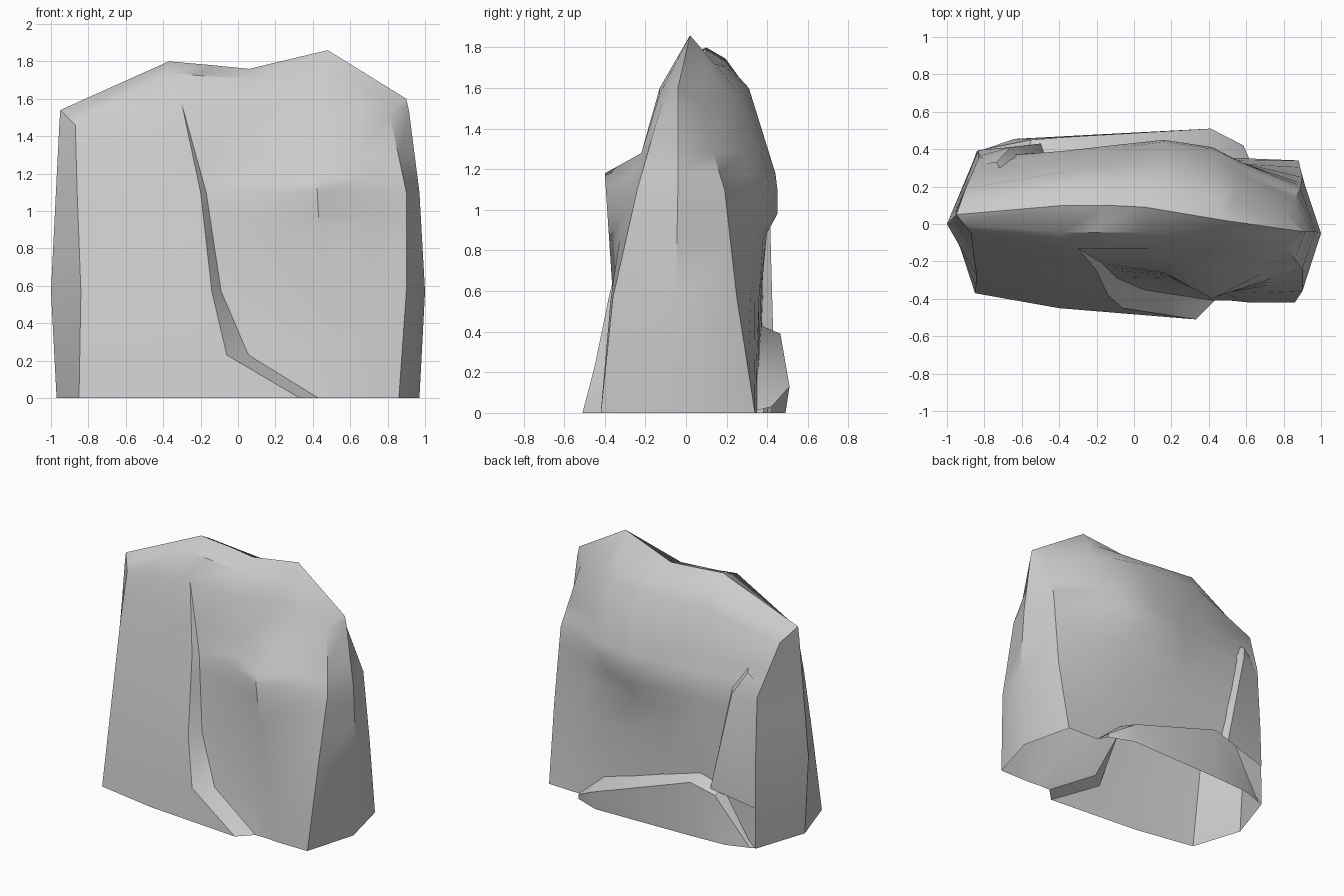
import bpy, bmesh, math
from mathutils import Vector

if "Cube" in bpy.data.objects:
    bpy.data.objects.remove(bpy.data.objects["Cube"])

ROWS = [0, .23, .57, .85, .98, 1.1, 1.18, 1.28]      # shared loft levels
# ridge line along the top of the slab
CREST = [(-.95, .05, 1.54), (-.37, .10, 1.80), (-.14, .10, 1.78),
         (.06, .09, 1.76), (.48, .02, 1.86), (.90, -.04, 1.60)]


def at_height(path, z):
    """Point on a vertical path at height z (clamped to its start)."""
    z = max(z, path[0][2])
    for a, b in zip(path, path[1:]):
        if z <= b[2]:
            return Vector(a).lerp(Vector(b), (z - a[2]) / (b[2] - a[2]))
    return Vector(path[-1])


def column(crest, *path):
    """Vertical line up to the shoulder, then rounded over to the crest."""
    shoulder, top = Vector(path[-1]), Vector(CREST[crest])
    mid = shoulder.lerp(top, .5)
    if 1 <= crest <= 3:      # broad, flattened top
        mid.y = -.045 if shoulder.y < 0 else .195
        mid.z = top.z - .055
    return [at_height(path, z) for z in ROWS] + [shoulder, mid, top]


def loft(name, lines, closed=False):
    """Skin neighbouring point lines with quads, open at the bottom."""
    bm = bmesh.new()
    grid = [[bm.verts.new(p) for p in line] for line in lines]
    pairs = list(zip(grid, grid[1:] + grid[:1]))
    for a, b in pairs if closed else pairs[:-1]:
        for i in range(len(a) - 1):
            bm.faces.new((a[i], b[i], b[i + 1], a[i + 1]))
    bmesh.ops.remove_doubles(bm, verts=bm.verts, dist=.002)
    bmesh.ops.dissolve_degenerate(bm, edges=bm.edges, dist=.001)
    bm.normal_update()
    if closed:
        bmesh.ops.recalc_face_normals(bm, faces=bm.faces)
    elif sum(f.normal.y * f.calc_area() for f in bm.faces) < 0:
        bmesh.ops.reverse_faces(bm, faces=bm.faces)
    mesh = bpy.data.meshes.new(name)
    bm.to_mesh(mesh)
    bm.free()
    obj = bpy.data.objects.new(name, mesh)
    bpy.context.collection.objects.link(obj)
    bpy.ops.object.select_all(action='DESELECT')
    obj.select_set(True)
    bpy.context.view_layer.objects.active = obj
    bpy.ops.object.shade_smooth_by_angle(angle=math.radians(34))
    return obj


# left side ridge and front left corner
left_ridge = column(0, (-.97, 0, 0), (-1, 0, .57), (-.955, .045, 1.47))
front_left = column(0, (-.85, -.37, 0), (-.84, -.28, .57), (-.86, -.15, 1.1), (-.87, -.05, 1.46))
front_mid_left = column(1, (-.40, -.45, 0), (-.45, -.35, .57), (-.45, -.23, 1.1), (-.40, -.12, 1.55))

# two lips of the front crack
crack_outer = column(2, (.33, -.51, 0), (-.06, -.45, .23), (-.14, -.38, .57),
                     (-.20, -.25, 1.1), (-.30, -.13, 1.57))
crack_inner = column(2, (.43, -.41, 0), (.04, -.35, .24), (-.09, -.29, .57),
                     (-.17, -.21, 1.1), (-.30, -.13, 1.57))

# front right panel with its small ledge
ledge_start = column(3, (.52, -.41, 0), (.22, -.31, .57), (.16, -.26, 1.1),
                     (.18, -.22, 1.18), (.08, -.13, 1.56))
ledge_tip = column(4, (.62, -.42, 0), (.45, -.36, .57), (.42, -.40, 1.18),
                   (.45, -.22, 1.28), (.46, -.13, 1.6))
ledge_end = column(4, (.75, -.42, 0), (.70, -.37, .57), (.74, -.29, 1.1),
                   (.64, -.22, 1.28), (.66, -.13, 1.57))
front_right = column(5, (.86, -.42, 0), (.90, -.36, .57), (.90, -.24, 1.1), (.81, -.12, 1.52))

# right side
right_ridge = column(5, (.97, -.04, 0), (1, -.05, .57), (.97, -.04, 1.1), (.915, -.04, 1.53))
back_right = column(5, (.88, .34, 0), (.90, .25, .57), (.89, .19, 1.1), (.82, .06, 1.52))

# back face, bulging out over a shallow step
back_a = column(4, (.62, .35, 0), (.60, .32, .57), (.57, .33, 1.1), (.55, .27, 1.3), (.56, .20, 1.56))
back_b = column(4, (.42, .35, .12), (.40, .34, .57), (.40, .36, .98), (.42, .41, 1.1),
                (.42, .40, 1.19), (.43, .26, 1.58))
back_c = column(3, (.20, .36, .22), (.18, .36, .57), (.16, .38, .85), (.16, .45, .98),
                (.16, .45, 1.15), (.16, .31, 1.6))
back_d = column(2, (-.08, .36, .34), (-.10, .37, .6), (-.12, .42, 1.1), (-.12, .30, 1.6))
back_e = column(1, (-.38, .37, .40), (-.38, .38, .7), (-.38, .39, 1.1), (-.36, .28, 1.6))
back_left = column(0, (-.84, .39, 0), (-.835, .385, .57), (-.83, .355, 1.1), (-.90, .19, 1.46))

loft("rock_body", [left_ridge, front_left, front_mid_left, crack_outer, crack_inner,
                   ledge_start, ledge_tip, ledge_end, front_right, right_ridge, back_right,
                   back_a, back_b, back_c, back_d, back_e, back_left], closed=True)

# broad low slab at the foot of the back: rim, lip, foot
loft("back_foot_slab", [
    [(.62, .34, .01), (.42, .35, .18), (-.38, .37, .43), (-.57, .37, .38), (-.83, .38, 0)],
    [(.585, .42, .03), (.41, .51, .13), (-.36, .465, .39), (-.55, .45, .34), (-.80, .40, 0)],
    [(.585, .42, 0), (.40, .49, 0), (-.36, .47, 0), (-.64, .455, 0), (-.80, .40, 0)]])

# raised flake along the back left corner: rim, lip, outer edge
loft("back_left_flake", [
    [(-.72, .30, 1.27), (-.63, .36, 1.12), (-.47, .37, .36)],
    [(-.735, .33, 1.25), (-.66, .41, 1.10), (-.50, .43, .37)],
    [(-.79, .32, 1.20), (-.825, .365, 1.05), (-.835, .395, .30)]])
